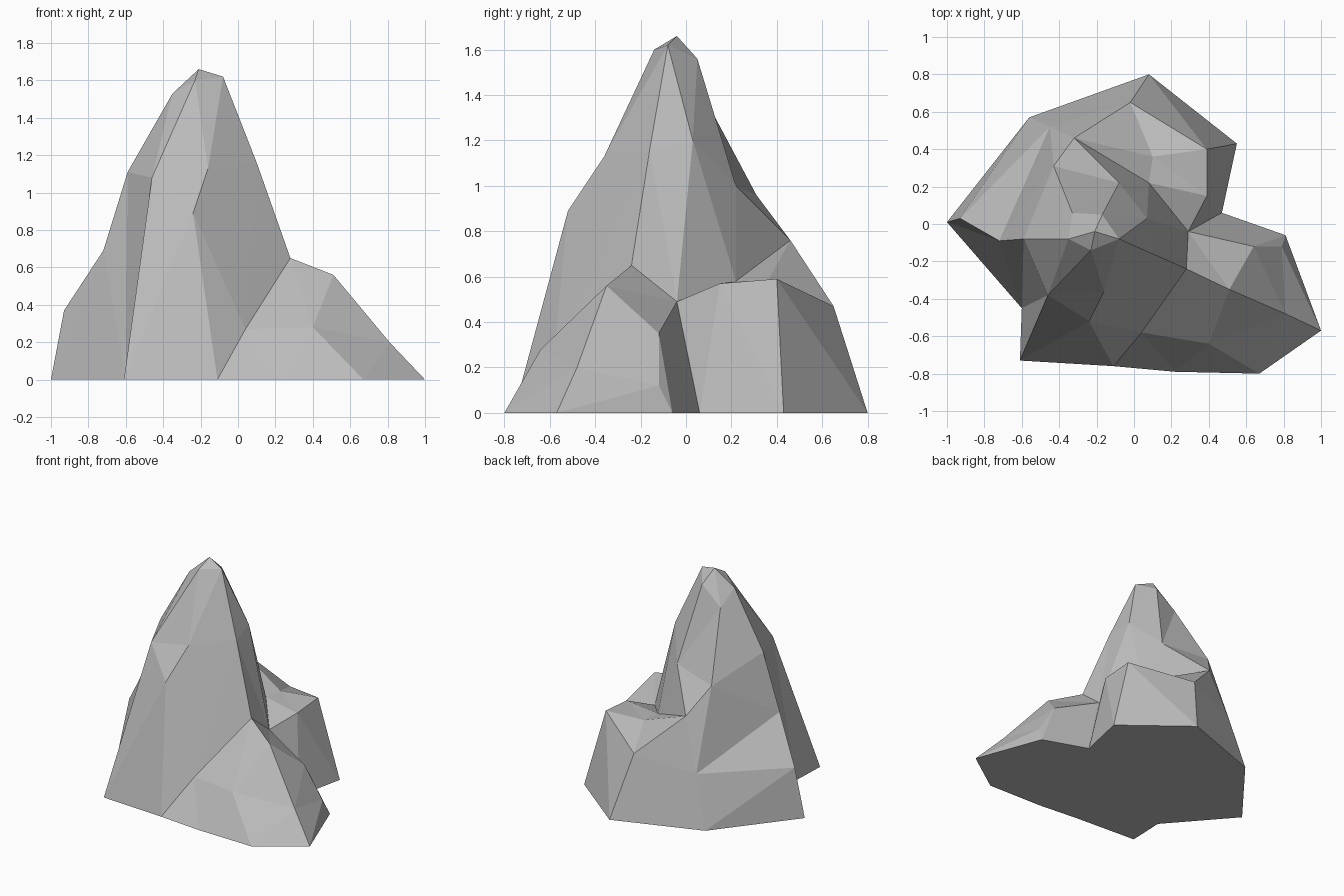
import bpy
import bmesh
from mathutils import Vector
from mathutils.geometry import delaunay_2d_cdt

default_cube = bpy.data.objects.get("Cube")
if default_cube:
    bpy.data.objects.remove(default_cube, do_unlink=True)

# Footprint corners, anticlockwise, on the ground
footprint = dict(
    west=(-1, .01), notch=(-.6, -.45), front_left=(-.61, -.73),
    front_mid=(-.11, -.76), front_low=(.22, -.79), front_right=(.67, -.8),
    east=(1, -.57), foot_back=(.81, -.06), gap=(.47, .06),
    shelf_east=(.55, .43), back=(.08, .8), back_left=(-.56, .57))

# Corners of the tall main peak
peak = dict(
    apex=(-.21, -.04, 1.66), brow=(-.23, -.14, 1.6), tip=(-.08, -.08, 1.62),
    temple=(-.35, -.08, 1.53), nape=(-.17, .05, 1.56),
    west_high=(-.59, -.08, 1.11), west_mid=(-.72, -.09, .69),
    west_low=(-.93, .03, .37), cheek=(-.46, -.38, 1.08),
    chest=(-.24, -.52, .89), scar=(-.16, -.36, 1.13),
    arris=(.1, -.16, 1.16), east_high=(.07, .03, 1.2),
    back_high=(-.33, .06, 1.43), hump=(-.43, .31, .96),
    saddle=(-.08, .22, 1), ledge=(-.32, .46, .76), haunch=(-.45, .52, .38))

# Corners of the low foot at the front and the flat shelf at the back
foot = dict(
    ridge=(.28, -.24, .65), crest=(.51, -.35, .56), spur=(.64, -.12, .35),
    heel=(.79, -.12, .12), dip=(.29, -.04, .49), toe=(.4, -.64, .28),
    knuckle=(.81, -.48, .2), crease=(.04, -.58, .27))
shelf = dict(
    shelf_inner=(.08, .22, .58), shelf_middle=(.1, .36, .58),
    shelf_front=(.39, .15, .57), shelf_corner=(.39, .4, .59),
    shelf_back=(-.02, .65, .47))

# Chains of corners joined by sharp creases in the rock
creases = [
    "front_left cheek brow apex temple west_high west_mid west_low west",
    "apex tip arris ridge crease front_mid",
    "ridge crest knuckle east",
    "ridge dip gap",
    "cheek notch west_mid",
    "cheek west_high",
    "cheek temple brow scar chest front_mid",
    "cheek chest crease scar arris crease",
    "front_left chest",
    "brow tip scar",
    "toe crest",
    "toe knuckle front_right toe crease",
    "toe ridge",
    "crest spur heel foot_back spur dip",
    "crest dip",
    "heel knuckle",
    "heel east",
    "tip east_high dip",
    "arris east_high shelf_inner dip",
    "apex nape tip",
    "apex back_high nape saddle east_high nape",
    "temple back_high hump ledge saddle shelf_inner ledge shelf_back",
    "back_high west_high hump saddle back_high",
    "hump west_mid haunch hump",
    "ledge haunch west_low back_left haunch shelf_back back",
    "shelf_inner shelf_front shelf_corner shelf_back",
    "shelf_inner shelf_middle shelf_corner shelf_east",
    "ledge shelf_middle shelf_back",
    "dip shelf_front gap",
    "shelf_front shelf_east",
    "shelf_corner back",
]


def faceted_rock(name, outline, upper, chains, material):
    """Span the corners with flat triangles along the creases and close the base."""
    corners = {key: Vector((x, y, 0)) for key, (x, y) in outline.items()}
    corners.update({key: Vector(co) for key, co in upper.items()})
    order = list(corners)
    edges = set()
    for chain in chains:
        keys = [order.index(key) for key in chain.split()]
        edges.update(tuple(sorted(pair)) for pair in zip(keys, keys[1:]))
    ring = list(range(len(outline)))
    flat = [co.to_2d() for co in corners.values()]
    spots, _, faces, sources, _, _ = delaunay_2d_cdt(
        flat, list(edges), [ring], 1, 1e-5)

    bm = bmesh.new()
    heights = [co.z for co in corners.values()]
    verts = [bm.verts.new((*spot, heights[source[0]] if source else 0))
             for spot, source in zip(spots, sources)]
    for face in faces:
        bm.faces.new([verts[i] for i in face])
    bmesh.ops.holes_fill(bm, edges=[e for e in bm.edges if e.is_boundary])
    bmesh.ops.recalc_face_normals(bm, faces=bm.faces)

    mesh = bpy.data.meshes.new(name)
    bm.to_mesh(mesh)
    bm.free()
    mesh.materials.append(material)
    rock = bpy.data.objects.new(name, mesh)
    bpy.context.collection.objects.link(rock)
    return rock


def flat_colour(name, colour):
    material = bpy.data.materials.new(name)
    material.use_nodes = True
    material.diffuse_color = colour
    shader = material.node_tree.nodes["Principled BSDF"]
    shader.inputs["Base Color"].default_value = colour
    return material


stone = flat_colour("grey_stone", (.5, .5, .5, 1))
faceted_rock("rock_peak", footprint, {**peak, **foot, **shelf}, creases, stone)
